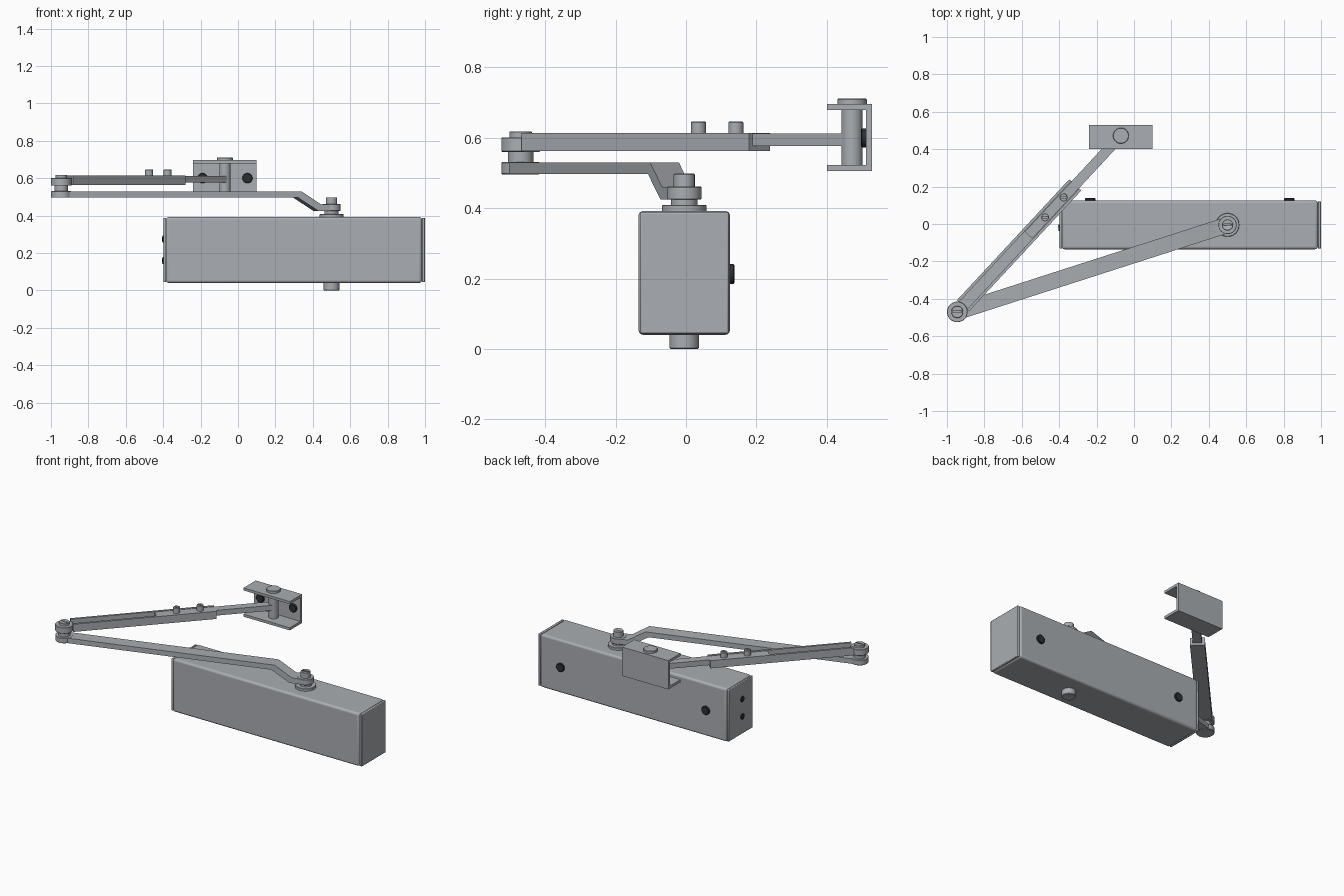
import bpy, bmesh, math
from mathutils import Matrix, Vector

if "Cube" in bpy.data.objects:
    bpy.data.objects.remove(bpy.data.objects["Cube"])


def material(name, rgb):
    m = bpy.data.materials.new(name)
    m.diffuse_color = (*rgb, 1)
    m.use_nodes = True
    m.node_tree.nodes["Principled BSDF"].inputs["Base Color"].default_value = m.diffuse_color
    return m


METAL = material("satin_grey_metal", (0.40, 0.42, 0.445))
BLACK = material("black_screw", (0.025, 0.028, 0.032))

SPINDLE = Vector((0.5, -0.005))
ELBOW = Vector((-0.945, -0.47))
SHOE = Vector((-0.07, 0.472))


def finish(bm, name, mat, bevel=0.0, segments=1):
    bmesh.ops.recalc_face_normals(bm, faces=bm.faces)
    me = bpy.data.meshes.new(name)
    bm.to_mesh(me)
    bm.free()
    ob = bpy.data.objects.new(name, me)
    bpy.context.collection.objects.link(ob)
    me.materials.append(mat)
    if bevel:
        b = ob.modifiers.new("edge_round", 'BEVEL')
        b.width, b.segments = bevel, segments
        b.limit_method = 'ANGLE'
        b.angle_limit = math.radians(50)
    for o in bpy.context.selected_objects:
        o.select_set(False)
    ob.select_set(True)
    bpy.context.view_layer.objects.active = ob
    bpy.ops.object.shade_smooth_by_angle(angle=math.radians(35))
    return ob


def box(name, lo, hi, mat=METAL, bevel=0.0, segments=1):
    lo, hi = Vector(lo), Vector(hi)
    bm = bmesh.new()
    bmesh.ops.create_cube(bm, size=1, matrix=Matrix.Translation((lo + hi) / 2)
                          @ Matrix.Diagonal((*(hi - lo), 1)))
    return finish(bm, name, mat, bevel, segments)


def extrude(name, points, vec, mat=METAL, frame=Matrix(), bevel=0.0, segments=1):
    """Close a profile into a face and sweep it along vec, then place it."""
    bm = bmesh.new()
    face = bm.faces.new([bm.verts.new(p) for p in points])
    res = bmesh.ops.extrude_face_region(bm, geom=[face])
    bmesh.ops.translate(bm, vec=vec, verts=[v for v in res["geom"]
                                            if isinstance(v, bmesh.types.BMVert)])
    bm.transform(frame)
    return finish(bm, name, mat, bevel, segments)


def rod(name, a, b, r, mat=METAL, bevel=0.0, sides=40):
    a, b = Vector(a), Vector(b)
    bm = bmesh.new()
    rot = (b - a).to_track_quat('Z', 'Y').to_matrix().to_4x4()
    bmesh.ops.create_cone(bm, cap_ends=True, segments=sides, radius1=r, radius2=r,
                          depth=(b - a).length,
                          matrix=Matrix.Translation((a + b) / 2) @ rot)
    return finish(bm, name, mat, bevel)


def disc(name, xy, z0, z1, r, bevel=0.002):
    return rod(name, (*xy, z0), (*xy, z1), r, METAL, bevel)


def slot(ob, xy, z, length):
    """Cut a driver slot into the top of a pin."""
    c = box(ob.name + "_slot_cutter", (xy[0] - length / 2, xy[1] - 0.004, z - 0.01),
            (xy[0] + length / 2, xy[1] + 0.004, z + 0.01))
    c.hide_render = True
    c.hide_set(True)
    m = ob.modifiers.new("slot", 'BOOLEAN')
    m.operation, m.object, m.solver = 'DIFFERENCE', c, 'EXACT'


def along(start, end):
    """Frame whose x axis runs from start to end in plan."""
    d = end - start
    return (Matrix.Translation((*start, 0))
            @ Matrix.Rotation(math.atan2(d.y, d.x), 4, 'Z'))


# Closer body with rounded long edges and end plates
section = [(-0.385, -0.135, 0.04), (-0.385, 0.125, 0.04),
           (-0.385, 0.125, 0.392), (-0.385, -0.135, 0.392)]
extrude("closer_body", section, (1.368, 0, 0), bevel=0.014, segments=4)
for name, x0, x1 in (("left_end_cap", -0.398, -0.385), ("right_end_cap", 0.983, 1.0)):
    box(name, (x0, -0.131, 0.044), (x1, 0.121, 0.388), bevel=0.004, segments=2)

# Mounting screws and adjustment valves
for i, x in enumerate((-0.235, 0.83)):
    rod(f"body_screw_{i}", (x, 0.12, 0.213), (x, 0.138, 0.213), 0.028, BLACK, 0.003, 24)
for i, z in enumerate((0.16, 0.275)):
    rod(f"valve_screw_{i}", (-0.39, -0.02, z), (-0.405, -0.02, z), 0.018, BLACK, 0.002, 24)

# Spindle stack
disc("spindle_lower_end", SPINDLE, 0.0, 0.05, 0.042, 0.003)
disc("spindle_flange", SPINDLE, 0.385, 0.409, 0.063)
disc("spindle_neck", SPINDLE, 0.40, 0.43, 0.037)
disc("spindle_boss", SPINDLE, 0.424, 0.461, 0.049)
slot(disc("spindle_pin", SPINDLE, 0.455, 0.498, 0.03), SPINDLE, 0.498, 0.044)

# Main arm: cranked flat bar from elbow down to spindle
L = (SPINDLE - ELBOW).length
w = 0.043
side = [(0, 0.497), (1.315, 0.497), (1.43, 0.425), (L, 0.425),
        (L, 0.46), (1.445, 0.46), (1.335, 0.53), (0, 0.53)]
extrude("main_arm", [(s, -w, z) for s, z in side], (0, 2 * w, 0),
        frame=along(ELBOW, SPINDLE))
disc("main_arm_round_end", ELBOW, 0.496, 0.531, 0.054)

# Elbow joint
disc("elbow_spacer", ELBOW, 0.525, 0.565, 0.036)
disc("elbow_boss", ELBOW, 0.56, 0.601, 0.055)
slot(disc("elbow_pin", ELBOW, 0.595, 0.618, 0.032), ELBOW, 0.618, 0.05)

# Forearm: open-topped channel with a sliding bar in it
fore = along(ELBOW, SHOE)
F = (SHOE - ELBOW).length
o, i_ = 0.044, 0.029
u = [(-o, 0.563), (o, 0.563), (o, 0.614), (i_, 0.614),
     (i_, 0.577), (-i_, 0.577), (-i_, 0.614), (-o, 0.614)]
extrude("forearm_channel", [(0.045, y, z) for y, z in u], (0.882, 0, 0), frame=fore)
bar = [(0.56, -0.027, 0.577), (0.56, 0.027, 0.577),
       (0.56, 0.027, 0.612), (0.56, -0.027, 0.612)]
extrude("sliding_bar", bar, (F - 0.56, 0, 0), frame=fore)
for n, s in enumerate((0.69, 0.835)):
    p = (fore @ Vector((s, 0, 0))).xy
    slot(disc(f"forearm_screw_{n}", p, 0.60, 0.646, 0.021), p, 0.646, 0.03)

# Frame bracket: C section open to the front, with pivot pin and screws
t = 0.017
c = [(0.40, 0.505), (0.528, 0.505), (0.528, 0.696), (0.40, 0.696),
     (0.40, 0.696 - t), (0.528 - t, 0.696 - t), (0.528 - t, 0.505 + t), (0.40, 0.505 + t)]
bracket = extrude("frame_bracket", [(-0.24, y, z) for y, z in c], (0.34, 0, 0))
disc("bracket_pivot", SHOE, 0.52, 0.682, 0.03)
disc("bracket_pivot_head", SHOE, 0.69, 0.711, 0.042)
for n, x in enumerate((-0.19, 0.05)):
    rod(f"bracket_screw_{n}", (x, 0.515, 0.60), (x, 0.497, 0.60), 0.027, BLACK, 0.003, 24)
